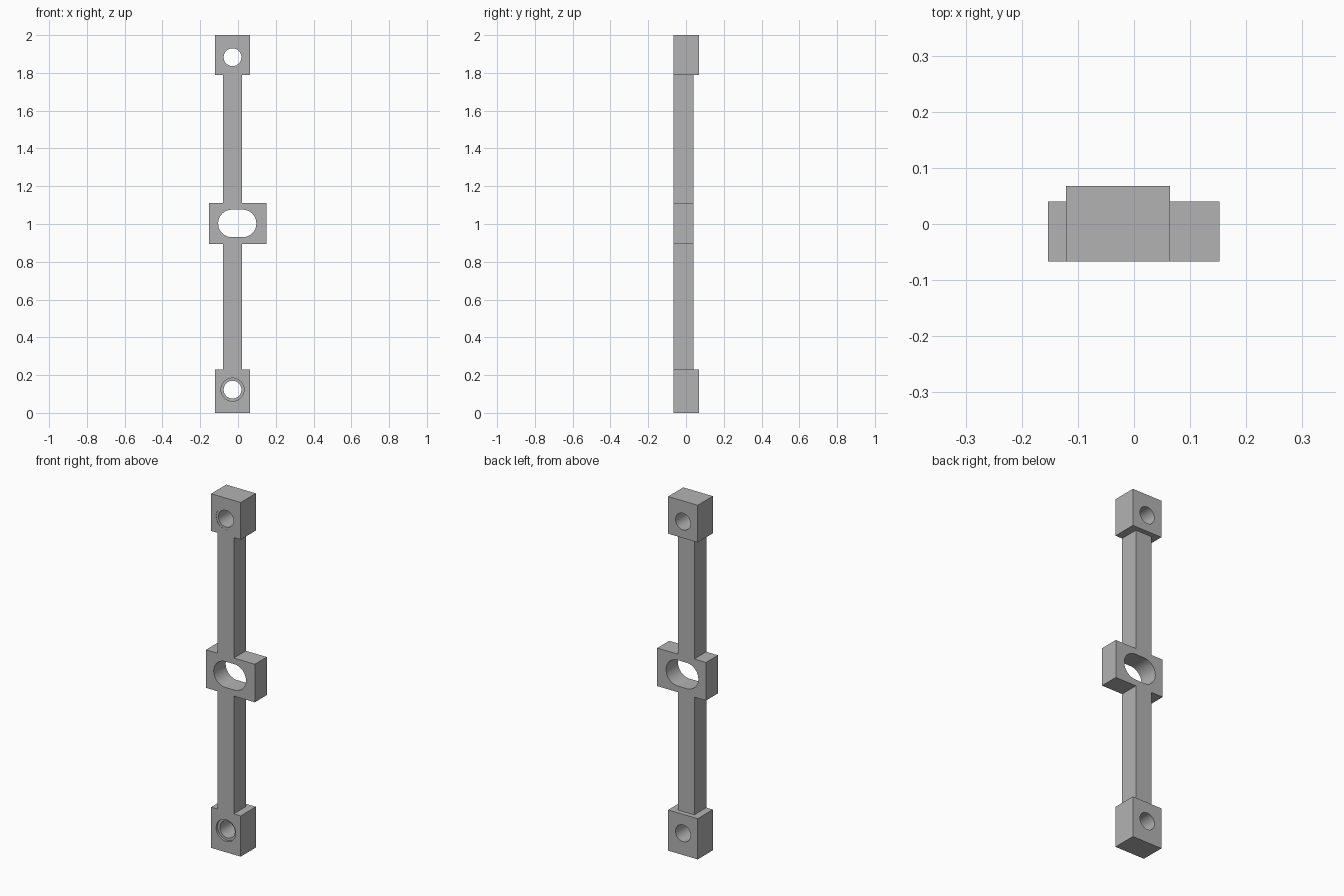
import bpy, bmesh, math
from mathutils import Matrix, Vector

if "Cube" in bpy.data.objects:
    bpy.data.objects.remove(bpy.data.objects["Cube"])

FRONT, BACK, BLOCK_BACK = -0.067, 0.04, 0.068
AXIS = -0.029          # x of the bar's centre line
LOW, HIGH = 0.123, 1.883   # heights of the end holes

grey = bpy.data.materials.new("grey_metal")
grey.use_nodes = True
color = (0.45, 0.45, 0.45, 1)
grey.diffuse_color = color
grey.node_tree.nodes["Principled BSDF"].inputs["Base Color"].default_value = color


def make_object(name, bm):
    mesh = bpy.data.meshes.new(name)
    bm.to_mesh(mesh)
    bm.free()
    mesh.materials.append(grey)
    obj = bpy.data.objects.new(name, mesh)
    bpy.context.collection.objects.link(obj)
    return obj


def box(name, x0, x1, y0, y1, z0, z1):
    bm = bmesh.new()
    size = Vector((x1 - x0, y1 - y0, z1 - z0))
    centre = Vector((x0 + x1, y0 + y1, z0 + z1)) / 2
    bmesh.ops.create_cube(bm, size=1, matrix=Matrix.Translation(centre) @ Matrix.Diagonal(size).to_4x4())
    return make_object(name, bm)


def round_cutter(name, x, z, radius, y0, y1, half_straight=0):
    """Cylinder along y, stretched into a slot when half_straight is set."""
    bm = bmesh.new()
    steps = 24
    ring = []
    for side in (1, -1):
        for i in range(steps + (1 if half_straight else 0)):
            a = math.pi * (i / steps - 0.5)
            ring.append(bm.verts.new((x + side * (half_straight + radius * math.cos(a)),
                                      y0, z + side * radius * math.sin(a))))
    face = bm.faces.new(ring)
    extruded = bmesh.ops.extrude_face_region(bm, geom=[face], use_keep_orig=True)["geom"]
    verts = [v for v in extruded if isinstance(v, bmesh.types.BMVert)]
    bmesh.ops.translate(bm, verts=verts, vec=(0, y1 - y0, 0))
    bmesh.ops.recalc_face_normals(bm, faces=bm.faces)
    return make_object(name, bm)


def combine(target, others, operation):
    """Apply the booleans, then remove the helper objects."""
    for other in others:
        other.hide_render = True
        mod = target.modifiers.new("boolean", 'BOOLEAN')
        mod.operation, mod.solver, mod.object = operation, 'EXACT', other
    graph = bpy.context.evaluated_depsgraph_get()
    mesh = bpy.data.meshes.new_from_object(target.evaluated_get(graph))
    target.modifiers.clear()
    target.data = mesh
    for other in others:
        bpy.data.objects.remove(other)


# Long bar with a block at each end and one in the middle
link = box("connecting_bar", -0.08, 0.021, FRONT, BACK, 0.1, 1.9)
blocks = [
    box("lower_block", -0.121, 0.064, FRONT, BLOCK_BACK, 0, 0.23),
    box("upper_block", -0.121, 0.064, FRONT, BLOCK_BACK, 1.79, 2),
    box("middle_block", -0.153, 0.152, FRONT, BACK, 0.895, 1.11),
]
combine(link, blocks, 'UNION')

# Merge coplanar faces so that the body is one clean solid
bm = bmesh.new()
bm.from_mesh(link.data)
bmesh.ops.remove_doubles(bm, verts=bm.verts, dist=1e-5)
bmesh.ops.dissolve_limit(bm, angle_limit=0.01, verts=bm.verts, edges=bm.edges)
bm.to_mesh(link.data)
bm.free()

# Through holes, front recesses and the centre slot
cutters = [round_cutter("slot_cutter", -0.004, 1.003, 0.073, -0.2, 0.2, half_straight=0.028)]
for z, depth in ((LOW, 0.013), (HIGH, 0.001)):
    cutters.append(round_cutter("hole_cutter", AXIS, z, 0.047, -0.2, 0.2))
    cutters.append(round_cutter("recess_cutter", AXIS, z, 0.061, -0.2, FRONT + depth))
combine(link, cutters, 'DIFFERENCE')

# Smooth bores, sharp edges
bpy.ops.object.select_all(action='DESELECT')
link.select_set(True)
bpy.context.view_layer.objects.active = link
bpy.ops.object.shade_smooth_by_angle(angle=math.radians(30))
